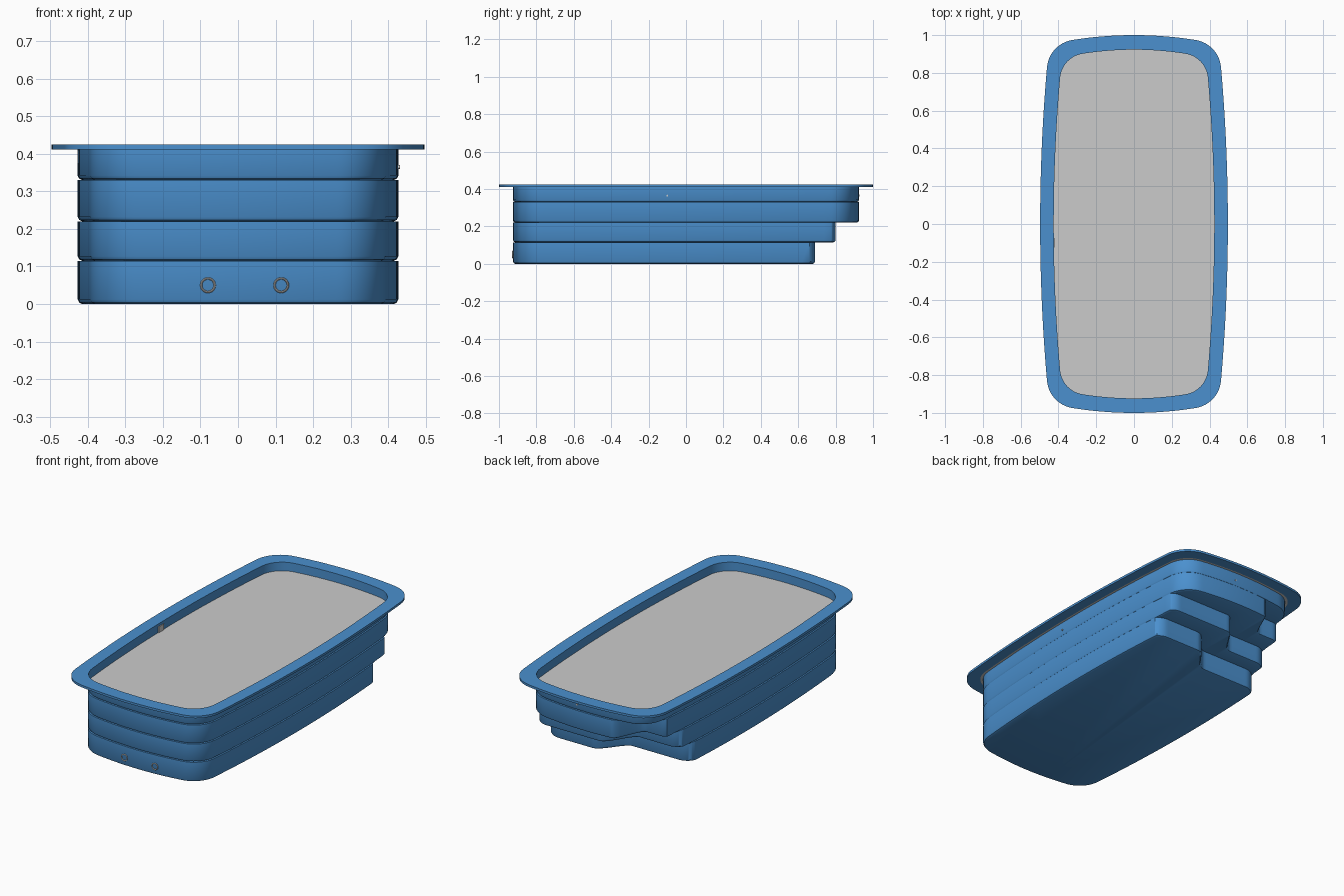
import bpy, bmesh, math

cube = bpy.data.objects.get("Cube")
if cube:
    bpy.data.objects.remove(cube)


def material(name, rgb):
    m = bpy.data.materials.new(name)
    m.use_nodes = True
    m.diffuse_color = (*rgb, 1)
    m.node_tree.nodes["Principled BSDF"].inputs["Base Color"].default_value = (*rgb, 1)
    return m


BLUE = material("pool blue", (0.07, 0.28, 0.62))
GREY = material("light grey", (0.6, 0.6, 0.6))


def outline(hx, hy, r, side=40, arc=12):
    """Bowed rectangle with rounded corners, counter-clockwise from the +x side."""
    a0, a1 = math.radians(5), math.radians(9)
    dx = dy = 0
    for _ in range(20):
        cx, cy = hx - dx - r * math.cos(a0), hy - dy - r * math.cos(a1)
        x0, y0 = cx + r * math.sin(a1), cy + r * math.sin(a0)
        dx, dy = y0 * math.tan(a0) / 2, x0 * math.tan(a1) / 2
    half = []
    for i in range(side):                       # bowed long side
        t = 2 * i / side - 1
        half.append((hx - dx * t * t, y0 * t))
    for i in range(arc):                        # rounded corner
        a = a0 + (math.pi / 2 - a1 - a0) * i / arc
        half.append((cx + r * math.cos(a), cy + r * math.sin(a)))
    for i in range(side):                       # bowed end
        t = 1 - 2 * i / side
        half.append((x0 * t, hy - dy * t * t))
    for i in range(arc):                        # second corner
        a = math.pi / 2 + a1 + (math.pi / 2 - a1 - a0) * i / arc
        half.append((-cx + r * math.cos(a), cy + r * math.sin(a)))
    return half + [(-x, -y) for x, y in half]


def finish(bm, name, mat, angle=35):
    bmesh.ops.remove_doubles(bm, verts=bm.verts, dist=0.0004)
    bmesh.ops.recalc_face_normals(bm, faces=bm.faces)
    mesh = bpy.data.meshes.new(name)
    bm.to_mesh(mesh)
    bm.free()
    ob = bpy.data.objects.new(name, mesh)
    bpy.context.collection.objects.link(ob)
    mesh.materials.append(mat)
    bpy.ops.object.select_all(action="DESELECT")
    ob.select_set(True)
    bpy.context.view_layer.objects.active = ob
    bpy.ops.object.shade_smooth_by_angle(angle=math.radians(angle))
    return ob


def loft(name, rings, mat, cap=False):
    """Skin a stack of (points, z) rings."""
    bm = bmesh.new()
    loops = [[bm.verts.new((x, y, z)) for x, y in pts] for pts, z in rings]
    for a, b in zip(loops, loops[1:]):
        for i in range(len(a)):
            j = (i + 1) % len(a)
            bm.faces.new((a[i], a[j], b[j], b[i]))
    if cap:
        bm.faces.new(loops[0])
    return finish(bm, name, mat)


WALL_X, WALL_Y = 0.427, 0.925


def wall(inset=0.0):
    return outline(WALL_X - inset, WALL_Y - inset, 0.14)


def tier(back, drop, turn, width, r, inset=0.0):
    """Wall outline cut short at the back along an S-shaped step edge."""
    pts = []
    for x, y in wall(inset):
        t = min(max((turn - x) / width, 0), 1)
        u = min(max((abs(x) - (0.42 - inset - r)) / r, 0), 1)
        edge = back - inset - drop * t * t * (3 - 2 * t) - r * (1 - math.sqrt(1 - u * u))
        pts.append((x, min(y, edge)))
    return pts


# Shell: floor and stepped tiers widening upward towards the back
STEPS = [
    (0.0, (0.69, 0.14, 0.12, 0.16, 0.08)),
    (0.115, (0.80, 0.16, 0.00, 0.15, 0.08)),
    (0.22, (0.95, 0.20, -0.14, 0.13, 0.06)),
    (0.33, (1.2, 0.0, 0.0, 0.1, 0.05)),
]
tops = [z for z, _ in STEPS[1:]] + [0.413]
rings = []
for (z, spec), top in zip(STEPS, tops):
    rings += [(tier(*spec, inset=0.012), z), (tier(*spec, inset=0.004), z + 0.004),
              (tier(*spec), z + 0.012), (tier(*spec), top)]
loft("pool_shell", rings, BLUE, cap=True)

# Rim with the inner wall lip
inner, outer = wall(0.002), outline(0.497, 1.0, 0.16)
loft("pool_rim", [(inner, 0.36), (inner, 0.425), (outer, 0.425), (outer, 0.412),
                  (wall(), 0.412)], BLUE)

# Sealing strip beneath the rim
loft("seal_strip", [(wall(-0.012), 0.4115), (wall(), 0.4115)], GREY)

# Water surface
bm = bmesh.new()
bm.faces.new([bm.verts.new((x, y, 0.375)) for x, y in inner])
finish(bm, "water_surface", GREY)

# Lamp rings low on the front wall
for i, x in enumerate((-0.08, 0.115)):
    bpy.ops.mesh.primitive_torus_add(
        major_radius=0.018, minor_radius=0.003, major_segments=24, minor_segments=8,
        location=(x, -0.926, 0.05), rotation=(math.pi / 2, 0, 0))
    ring = bpy.context.object
    ring.name = f"lamp_ring_{i + 1}"
    ring.data.materials.append(GREY)
    bpy.ops.object.shade_smooth_by_angle()

# Skimmer plate on the inner wall
bpy.ops.mesh.primitive_cube_add(size=1, location=(-0.424, -0.1, 0.392))
bpy.context.object.name = "skimmer_plate"
bpy.context.object.scale = (0.008, 0.05, 0.034)
bpy.context.object.data.materials.append(GREY)

# Small water inlets through the walls
for name, loc, rot in (("side_inlet", (0.427, -0.1, 0.365), (0, math.pi / 2, 0)),
                       ("back_inlet", (0.05, 0.924, 0.365), (math.pi / 2, 0, 0))):
    bpy.ops.mesh.primitive_cylinder_add(vertices=12, radius=0.005, depth=0.008,
                                        location=loc, rotation=rot)
    bpy.context.object.name = name
    bpy.context.object.data.materials.append(GREY)
